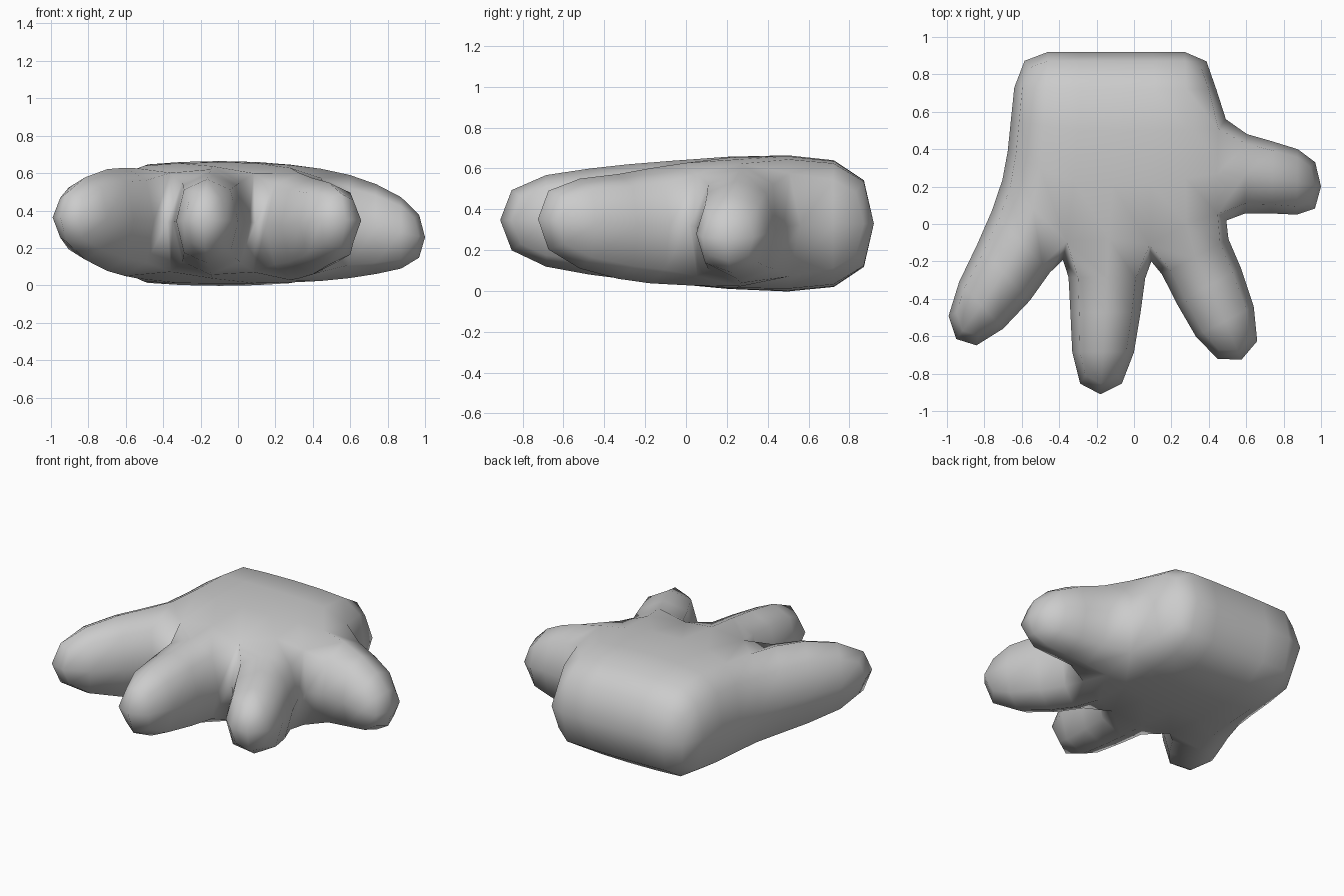
import bpy, bmesh

if "Cube" in bpy.data.objects:
    bpy.data.objects.remove(bpy.data.objects["Cube"], do_unlink=True)

# Control points of the cage: x, y, underside z, upper z
POINTS = {
    # wrist edge
    "wrist_a": (-0.62, 0.92, 0.07, 0.59), "wrist_b": (-0.30, 0.92, 0.06, 0.60),
    "wrist_c": (0.12, 0.92, 0.06, 0.60), "wrist_d": (0.42, 0.92, 0.07, 0.59),
    # middle of the palm
    "palm_a": (-0.66, 0.54, 0.02, 0.64), "palm_b": (-0.30, 0.53, -0.02, 0.68),
    "palm_c": (0.12, 0.53, -0.02, 0.68), "palm_d": (0.46, 0.52, 0.02, 0.63),
    # knuckles
    "knuckle_a": (-0.69, 0.24, 0.04, 0.60), "knuckle_b": (-0.36, -0.11, 0.04, 0.635),
    "knuckle_c": (0.08, -0.12, 0.04, 0.635), "knuckle_d": (0.44, 0.05, 0.02, 0.63),
    # outer finger
    "outer_mid_a": (-0.83, -0.10, 0.06, 0.64), "outer_mid_b": (-0.54, -0.41, 0.06, 0.64),
    "outer_tip_a": (-1.04, -0.52, 0.215, 0.515), "outer_tip_b": (-0.86, -0.71, 0.215, 0.515),
    # middle finger
    "middle_mid_a": (-0.34, -0.46, 0.073, 0.605), "middle_mid_b": (0.04, -0.46, 0.073, 0.605),
    "middle_tip_a": (-0.32, -0.91, 0.165, 0.53), "middle_tip_b": (-0.04, -0.91, 0.165, 0.53),
    # index finger
    "index_mid_a": (0.22, -0.42, 0.045, 0.57), "index_mid_b": (0.57, -0.21, 0.045, 0.57),
    "index_tip_a": (0.44, -0.78, 0.175, 0.53), "index_tip_b": (0.71, -0.67, 0.175, 0.53),
    # thumb
    "thumb_mid_a": (0.74, 0.06, 0.058, 0.55), "thumb_mid_b": (0.75, 0.44, 0.058, 0.55),
    "thumb_tip_a": (1.00, 0.04, 0.122, 0.392), "thumb_tip_b": (1.00, 0.36, 0.122, 0.392),
}

# Palm patches, three columns by two rows
patches = []
for l, r in ("ab", "bc", "cd"):
    patches.append((f"wrist_{l}", f"palm_{l}", f"palm_{r}", f"wrist_{r}"))
    patches.append((f"palm_{l}", f"knuckle_{l}", f"knuckle_{r}", f"palm_{r}"))

# Each finger is two segments grown from one palm edge
for name, left, right in (("outer", "knuckle_a", "knuckle_b"),
                          ("middle", "knuckle_b", "knuckle_c"),
                          ("index", "knuckle_c", "knuckle_d"),
                          ("thumb", "knuckle_d", "palm_d")):
    mid = (f"{name}_mid_a", f"{name}_mid_b")
    tip = (f"{name}_tip_a", f"{name}_tip_b")
    patches.append((left, mid[0], mid[1], right))
    patches.append((mid[0], tip[0], tip[1], mid[1]))

# Upper and lower sheets, joined by a wall along the open border
bm = bmesh.new()
low = {k: bm.verts.new((x, y, z)) for k, (x, y, z, _) in POINTS.items()}
high = {k: bm.verts.new((x, y, z)) for k, (x, y, _, z) in POINTS.items()}
edges = {(p[i], p[(i + 1) % 4]) for p in patches for i in range(4)}
for p in patches:
    bm.faces.new([high[k] for k in p])
    bm.faces.new([low[k] for k in reversed(p)])
for a, b in sorted(edges):
    if (b, a) not in edges:
        bm.faces.new((low[a], low[b], high[b], high[a]))
bmesh.ops.recalc_face_normals(bm, faces=bm.faces[:])
for f in bm.faces:
    f.smooth = True

mesh = bpy.data.meshes.new("hand")
bm.to_mesh(mesh)
bm.free()
hand = bpy.data.objects.new("hand", mesh)
bpy.context.collection.objects.link(hand)

# One rounding step keeps the coarse, soft shape
rounding = hand.modifiers.new("rounding", "SUBSURF")
rounding.levels = rounding.render_levels = 1
rounding.use_limit_surface = False

# Plain light grey
grey = bpy.data.materials.new("light grey")
grey.use_nodes = True
colour = (0.6, 0.6, 0.6, 1.0)
grey.diffuse_color = colour
grey.node_tree.nodes["Principled BSDF"].inputs["Base Color"].default_value = colour
mesh.materials.append(grey)
